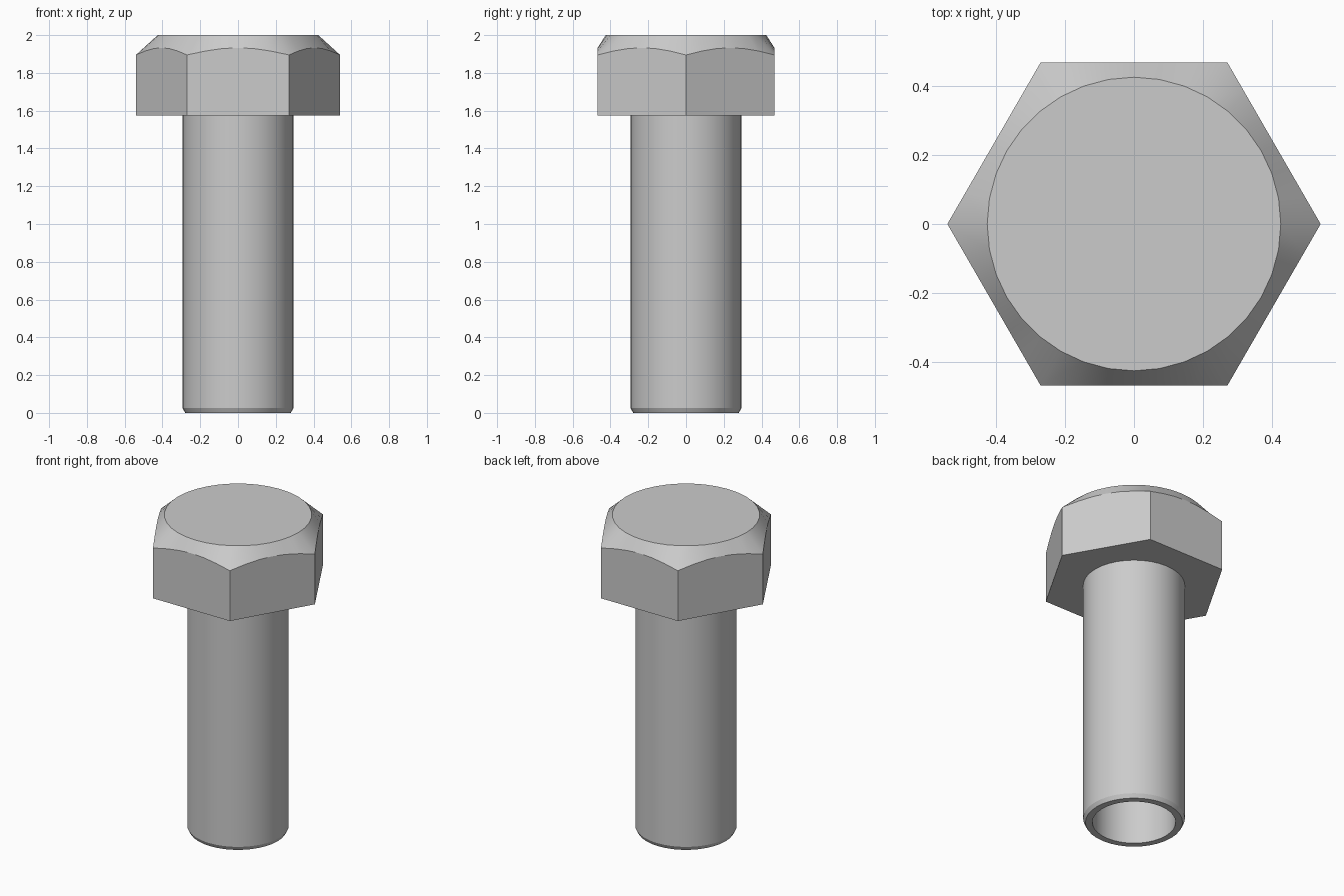
import bpy, bmesh
from math import radians, cos, sin, pi

if "Cube" in bpy.data.objects:
    bpy.data.objects.remove(bpy.data.objects["Cube"])

SEG = 36            # six segments per side of the hexagon
HEAD_BOTTOM = 1.575


def ring(bm, radius, z):
    """Ring of vertices; radius and z are functions of the angle."""
    verts = []
    for i in range(SEG):
        a = 2 * pi * i / SEG
        r = radius(a)
        verts.append(bm.verts.new((r * cos(a), r * sin(a), z(a))))
    return verts


def bridge(bm, low, high):
    for i in range(SEG):
        j = (i + 1) % SEG
        bm.faces.new((low[i], low[j], high[j], high[i]))


def finish(bm, name):
    mesh = bpy.data.meshes.new(name)
    bm.to_mesh(mesh)
    bm.free()
    ob = bpy.data.objects.new(name, mesh)
    bpy.context.collection.objects.link(ob)
    bpy.ops.object.select_all(action='DESELECT')
    ob.select_set(True)
    bpy.context.view_layer.objects.active = ob
    bpy.ops.object.shade_smooth_by_angle(angle=radians(25))


def from_flat(a):
    """Angle from the middle of the nearest hexagon side."""
    return (a % (pi / 3)) - pi / 6


def hex_radius(a):
    return 0.468 / cos(from_flat(a))


def chamfer_height(a):
    # Scalloped edge: high mid-side, dipping to the corners
    return 1.933 - 0.038 * (abs(from_flat(a)) / (pi / 6)) ** 2


# Hexagonal head with its scalloped chamfer and round top
bm = bmesh.new()
base = ring(bm, hex_radius, lambda a: HEAD_BOTTOM)
edge = ring(bm, hex_radius, chamfer_height)
top = ring(bm, lambda a: 0.425, lambda a: 2.0)
bridge(bm, base, edge)
bridge(bm, edge, top)
bm.faces.new(top)
bm.faces.new(base[::-1])
finish(bm, "hex_head")

# Hollow shank: bore wall, bottom rim, small bevel, outer wall
bm = bmesh.new()
profile = [(0.24, HEAD_BOTTOM), (0.24, 0), (0.28, 0), (0.293, 0.025), (0.293, HEAD_BOTTOM)]
rings = [ring(bm, lambda a, r=r: r, lambda a, z=z: z) for r, z in profile]
for low, high in zip(rings, rings[1:]):
    bridge(bm, low, high)
finish(bm, "shank")
